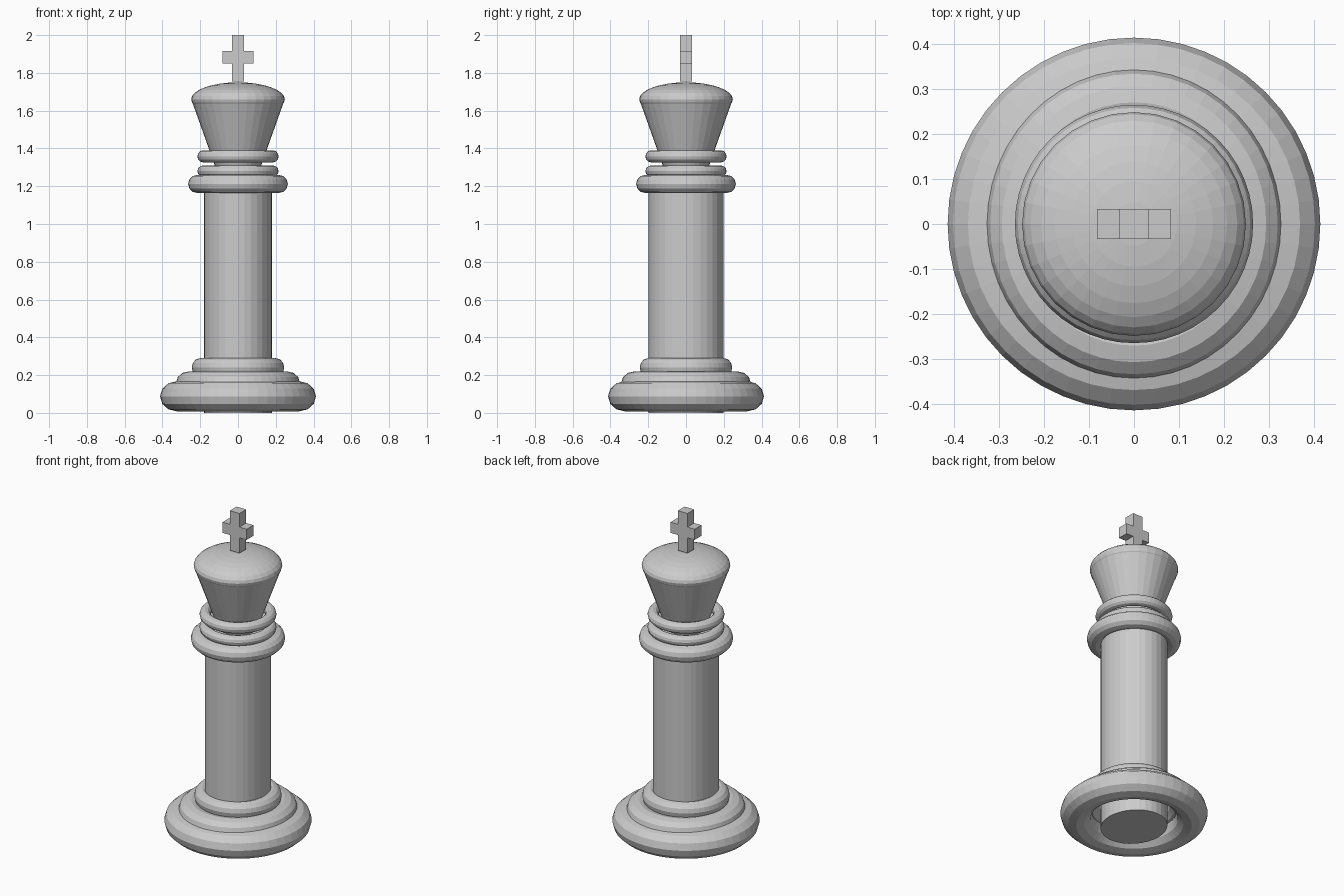
import bpy, bmesh, math

if "Cube" in bpy.data.objects:
    bpy.data.objects.remove(bpy.data.objects["Cube"])

grey = bpy.data.materials.new("plain_grey")
grey.diffuse_color = (0.6, 0.6, 0.6, 1)
grey.use_nodes = True
grey.node_tree.nodes["Principled BSDF"].inputs["Base Color"].default_value = grey.diffuse_color


def finish(name):
    ob = bpy.context.object
    ob.name = name
    ob.data.name = name
    ob.data.materials.clear()
    ob.data.materials.append(grey)
    bpy.ops.object.transform_apply(location=False, rotation=False, scale=True)
    return ob


def ring(name, outer, crest, z, half_height, y_scale=1.0):
    """Squashed torus: outer radius, radius of its crest, centre height."""
    minor = outer - crest
    bpy.ops.mesh.primitive_torus_add(major_segments=48, minor_segments=12,
                                     major_radius=crest, minor_radius=minor,
                                     location=(0, 0, z))
    bpy.context.object.scale = (1, y_scale, half_height / minor)
    return finish(name)


def cone(name, r_low, r_high, z_low, z_high, y_scale=1.0):
    bpy.ops.mesh.primitive_cone_add(vertices=32, radius1=r_low, radius2=r_high,
                                    depth=z_high - z_low,
                                    location=(0, 0, (z_low + z_high) / 2))
    bpy.context.object.scale = (1, y_scale, 1)
    return finish(name)


# Stepped base rings
ring("base_ring", 0.413, 0.323, 0.088, 0.08)
ring("base_step_lower", 0.328, 0.258, 0.16, 0.06, 1.045)
ring("base_step_upper", 0.245, 0.2, 0.24, 0.05)

# Column, slightly deeper than wide
cone("column", 0.18, 0.18, 0.0, 1.28, 1.1)

# Collar rings
ring("collar_large", 0.264, 0.215, 1.212, 0.048)
ring("collar_middle", 0.215, 0.184, 1.28, 0.03)
ring("collar_upper", 0.215, 0.184, 1.358, 0.032)

# Flared head and its domed cap
cone("head", 0.105, 0.244, 1.26, 1.65)
bpy.ops.mesh.primitive_uv_sphere_add(segments=32, ring_count=16, radius=1,
                                     location=(0, 0, 1.66))
bpy.context.object.scale = (0.248, 0.248, 0.09)
finish("head_cap")

# Cross on top: one outline extruded through its depth
a, w, d = 0.033, 0.082, 0.033
z0, z1, z2, z3 = 1.755, 1.85, 1.916, 2.0
half = [(a, z0), (a, z1), (w, z1), (w, z2), (a, z2), (a, z3)]
outline = half + [(-x, z) for x, z in reversed(half)]
bm = bmesh.new()
face = bm.faces.new([bm.verts.new((x, -d, z)) for x, z in outline])
new = bmesh.ops.extrude_face_region(bm, geom=[face])["geom"]
bmesh.ops.translate(bm, vec=(0, 2 * d, 0),
                    verts=[g for g in new if isinstance(g, bmesh.types.BMVert)])
bmesh.ops.recalc_face_normals(bm, faces=bm.faces)
mesh = bpy.data.meshes.new("cross")
bm.to_mesh(mesh)
bm.free()
mesh.materials.append(grey)
bpy.context.collection.objects.link(bpy.data.objects.new("cross", mesh))
